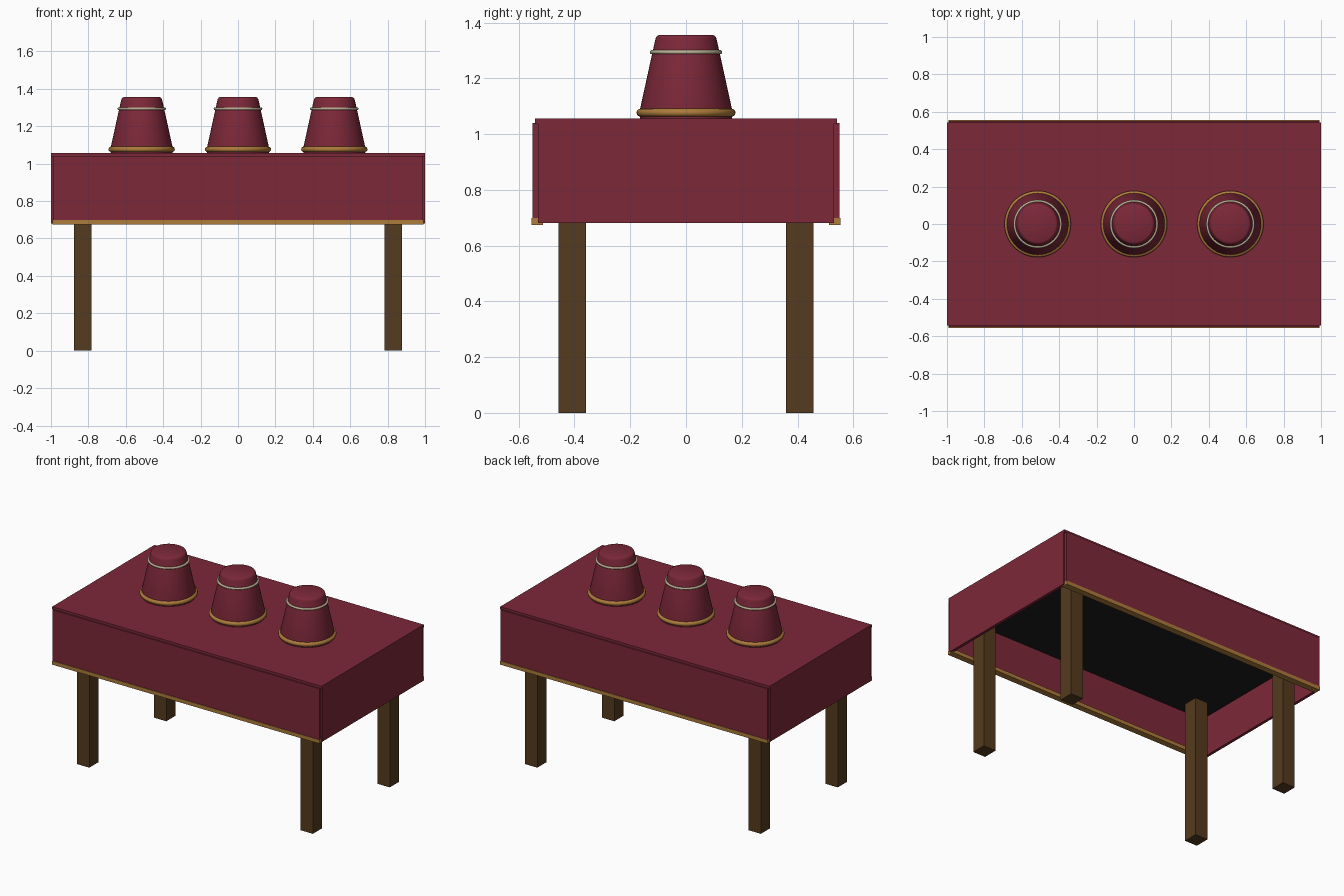
import bpy
import math

cube = bpy.data.objects.get("Cube")
if cube:
    bpy.data.objects.remove(cube, do_unlink=True)


def material(name, rgb):
    m = bpy.data.materials.new(name)
    m.use_nodes = True
    color = (*rgb, 1)
    m.diffuse_color = color
    m.node_tree.nodes["Principled BSDF"].inputs["Base Color"].default_value = color
    return m


wine = material("wine cloth", (0.205, 0.021, 0.041))
gold = material("gold trim", (0.42, 0.2, 0.043))
silver = material("pale metal", (0.5, 0.43, 0.29))
wood = material("dark wood", (0.09, 0.043, 0.013))
black = material("black board", (0.012, 0.012, 0.012))


def box(name, mat, x, y, z):
    """Box from its (low, high) range on each axis."""
    ranges = (x, y, z)
    bpy.ops.mesh.primitive_cube_add(size=1, location=[sum(r) / 2 for r in ranges])
    ob = bpy.context.object
    ob.name = name
    ob.scale = [r[1] - r[0] for r in ranges]
    bpy.ops.object.transform_apply(location=False, rotation=False, scale=True)
    ob.data.materials.append(mat)


def lathe(name, mat, profile, center, segments=48):
    """Closed solid of revolution from (radius, height) points."""
    verts, faces = [], []
    for r, z in profile:
        for i in range(segments):
            a = math.tau * i / segments
            verts.append((r * math.cos(a), r * math.sin(a), z))
    for k in range(len(profile) - 1):
        for i in range(segments):
            j = (i + 1) % segments
            a, b = k * segments, (k + 1) * segments
            faces.append((a + i, a + j, b + j, b + i))
    last = (len(profile) - 1) * segments
    faces.append(tuple(reversed(range(segments))))
    faces.append(tuple(range(last, last + segments)))
    mesh = bpy.data.meshes.new(name)
    mesh.from_pydata(verts, [], faces)
    mesh.materials.append(mat)
    ob = bpy.data.objects.new(name, mesh)
    bpy.context.collection.objects.link(ob)
    ob.location = center
    smooth(ob)


def smooth(ob):
    bpy.ops.object.select_all(action="DESELECT")
    ob.select_set(True)
    bpy.context.view_layer.objects.active = ob
    bpy.ops.object.shade_smooth_by_angle(angle=math.radians(35))


def ring(name, mat, center, radius, thickness):
    bpy.ops.mesh.primitive_torus_add(
        location=center, major_radius=radius, minor_radius=thickness,
        major_segments=48, minor_segments=12)
    ob = bpy.context.object
    ob.name = name
    ob.data.materials.append(mat)
    smooth(ob)


# Table board and cloth top
box("table_board", black, (-0.982, 0.982), (-0.532, 0.532), (0.948, 1.038))
box("cloth_top", wine, (-1, 1), (-0.542, 0.542), (1.036, 1.056))

# Cloth sides with gold hems along the front and back
for side, s in (("front", -1), ("back", 1)):
    box(f"{side}_drape", wine, (-0.99, 0.99), sorted((s * 0.531, s * 0.551)), (0.685, 1.04))
    box(f"{side}_hem", gold, (-0.992, 0.992), sorted((s * 0.513, s * 0.555)), (0.674, 0.699))
for side, s in (("left", 1), ("right", -1)):
    box(f"{side}_drape", wine, sorted((s * 0.981, s)), (-0.531, 0.531), (0.681, 1.037))

# Legs
for end, y in (("front", -0.408), ("back", 0.408)):
    for side, x in (("left", 0.83), ("right", -0.83)):
        box(f"{end}_{side}_leg", wood, (x - 0.046, x + 0.046), (y - 0.049, y + 0.049), (0, 0.96))

# Three upturned cups with a gold lip and a thin pale band
cup_profile = [(0.165, 1.056), (0.167, 1.08), (0.121, 1.29), (0.111, 1.335),
               (0.108, 1.346), (0.104, 1.352), (0.096, 1.356)]
for label, x in (("right", -0.515), ("middle", 0), ("left", 0.515)):
    lathe(f"{label}_cup", wine, cup_profile, (x, 0, 0))
    ring(f"{label}_cup_lip", gold, (x, 0, 1.077), 0.163, 0.0145)
    ring(f"{label}_cup_band", silver, (x, 0, 1.294), 0.1225, 0.0075)
